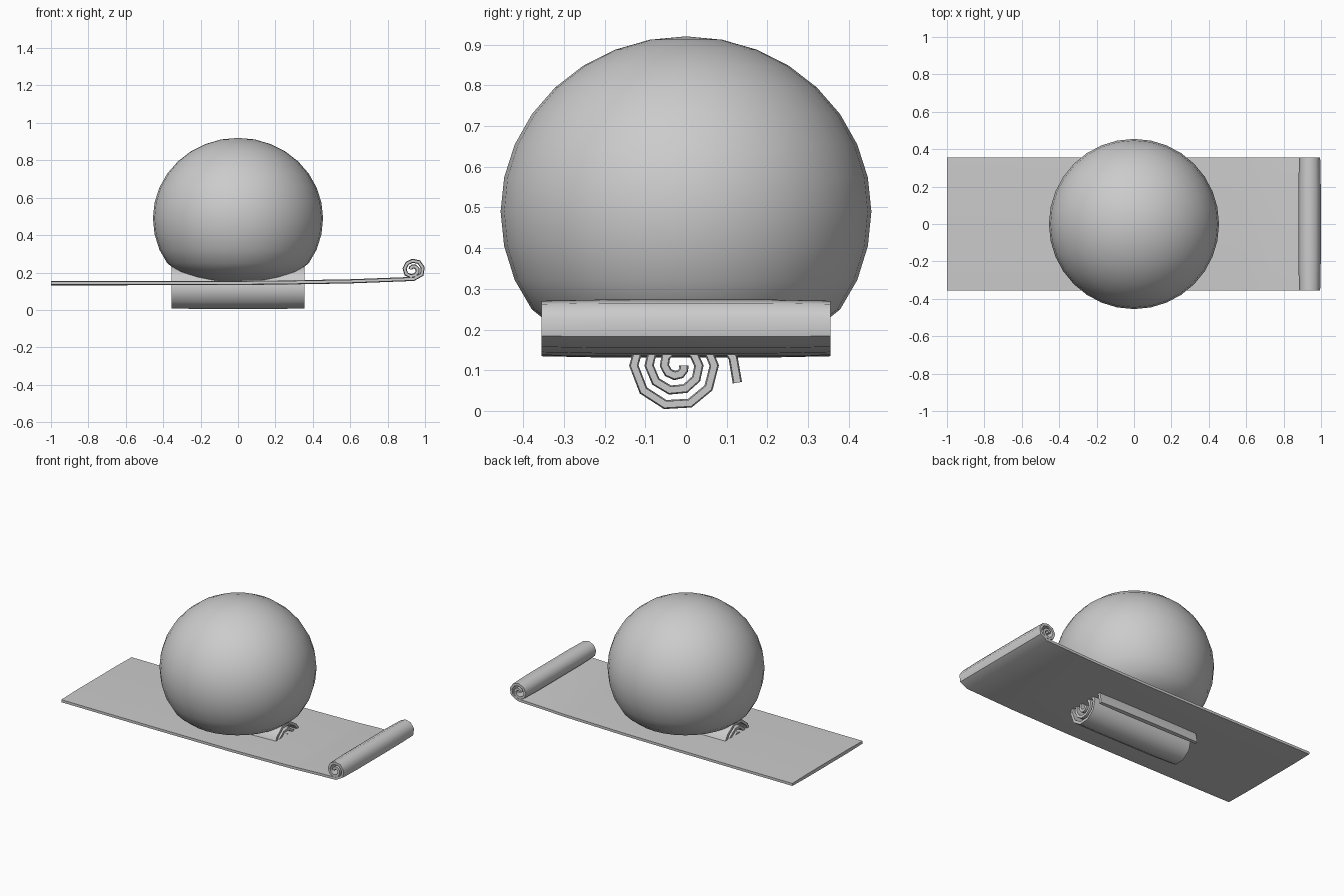
import bpy, bmesh, math
from mathutils import Vector

if "Cube" in bpy.data.objects:
    bpy.data.objects.remove(bpy.data.objects["Cube"])


def finish(name, bm, angle=35):
    bmesh.ops.recalc_face_normals(bm, faces=bm.faces)
    me = bpy.data.meshes.new(name)
    bm.to_mesh(me)
    bm.free()
    ob = bpy.data.objects.new(name, me)
    bpy.context.collection.objects.link(ob)
    bpy.context.view_layer.objects.active = ob
    ob.select_set(True)
    bpy.ops.object.shade_smooth_by_angle(angle=math.radians(angle))
    ob.select_set(False)
    return ob


def ribbon(name, path, thick, place):
    """Thicken a 2D centre line and loft it across the width, thinner at the ends."""
    pts = [Vector(p) for p in path]
    normals = []
    for i in range(len(pts)):
        t = (pts[min(i + 1, len(pts) - 1)] - pts[max(i - 1, 0)]).normalized()
        normals.append(Vector((-t.y, t.x)))
    bm = bmesh.new()
    rows = []
    for w, inset in ((-.355, .003), (-.21, 0), (.21, 0), (.355, .003)):
        h = thick / 2 - inset
        loop = [p + n * h for p, n in zip(pts, normals)]
        loop += [p - n * h for p, n in reversed(list(zip(pts, normals)))]
        rows.append([bm.verts.new(place(w, p.x, p.y)) for p in loop])
    n = len(rows[0])
    for a, b in zip(rows, rows[1:]):
        for i in range(n):
            j = (i + 1) % n
            bm.faces.new((a[i], a[j], b[j], b[i]))
    # end caps, one quad per path segment
    for r in (rows[0], rows[-1]):
        for i in range(n // 2 - 1):
            bm.faces.new((r[i], r[i + 1], r[n - 2 - i], r[n - 1 - i]))
    return finish(name, bm, 50)


def polar(cx, cy, r, deg):
    a = math.radians(deg)
    return (cx + r * math.cos(a), cy + r * math.sin(a))


# Ball: round on top, settled flat at the bottom
bm = bmesh.new()
bmesh.ops.create_uvsphere(bm, u_segments=32, v_segments=16, radius=1)
settled = [.49, .405, .322, .25, .205, .177, .157, .145, .14]
for v in bm.verts:
    ring = round(math.degrees(math.asin(max(-1, min(1, v.co.z)))) / 11.25)
    z = .49 + .43 * v.co.z if ring >= 0 else settled[-ring]
    v.co = (v.co.x * .455, v.co.y * .455, z)
finish("ball", bm)

# Long mat with a small curl at its right end
mat = [(-1, .143), (-.6, .143), (-.2, .144), (.2, .146), (.6, .153), (.94, .166)]
curl = [.054, .054, .052, .048, .046, .045, .042, .036, .031, .028, .025, .021, .018, .015, .012]
mat += [polar(.935, .215, r, -28 + 40 * i) for i, r in enumerate(curl)]
ribbon("mat_with_curl", mat, .022, lambda w, u, v: (u, w, v))

# Rolled scroll lying crosswise through the mat
roll = [polar(-.02, .112, .152, -16), polar(-.02, .112, .137, 8)]
roll += [polar(-.02, .112, .108 - .0375 * (d - 180) / 360, d) for d in range(36, 1081, 36)]
ribbon("rolled_scroll", roll, .023, lambda w, u, v: (w, u, v))
